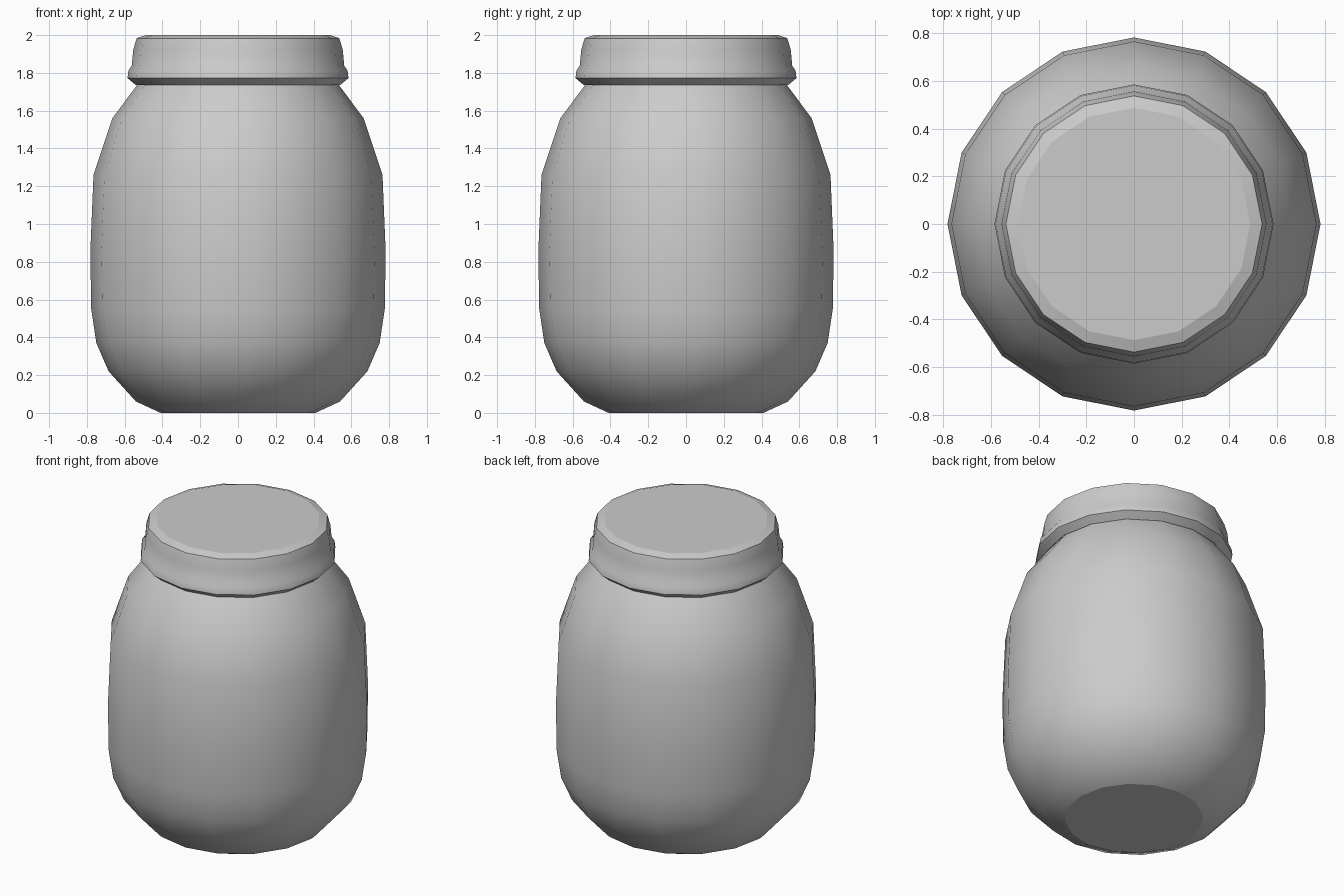
import bpy, bmesh, math

SIDES = 16

cube = bpy.data.objects.get("Cube")
if cube:
    bpy.data.objects.remove(cube, do_unlink=True)

grey = bpy.data.materials.new("plain_grey")
grey.use_nodes = True
GREY = (0.6, 0.6, 0.6, 1)
grey.diffuse_color = GREY
grey.node_tree.nodes["Principled BSDF"].inputs["Base Color"].default_value = GREY


def turned(name, profile, cap_bottom, cap_top, sharp_angle):
    """Turn a (radius, height) profile round z, with flat caps."""
    bm = bmesh.new()
    rings = []
    for r, z in profile:
        angles = [math.tau * i / SIDES for i in range(SIDES)]
        rings.append([bm.verts.new((r * math.cos(a), r * math.sin(a), z)) for a in angles])
    for low, high in zip(rings, rings[1:]):
        for i in range(SIDES):
            j = (i + 1) % SIDES
            bm.faces.new((low[i], low[j], high[j], high[i]))
    caps = []
    if cap_bottom:
        caps.append(bm.faces.new(rings[0][::-1]))
    if cap_top:
        caps.append(bm.faces.new(rings[-1]))
    for f in bm.faces:
        f.smooth = True
    bm.normal_update()
    for e in bm.edges:
        e.smooth = e.is_boundary or e.calc_face_angle(0) < sharp_angle
    # caps stay flat with a crisp rim
    for cap in caps:
        for e in cap.edges:
            e.smooth = False
    mesh = bpy.data.meshes.new(name)
    bm.to_mesh(mesh)
    bm.free()
    mesh.materials.append(grey)
    obj = bpy.data.objects.new(name, mesh)
    bpy.context.collection.objects.link(obj)
    return obj


# Rounded jar body, with the neck running up inside the lid
turned("jar_body", [
    (0.41, 0.0), (0.54, 0.06), (0.685, 0.22), (0.75, 0.37), (0.777, 0.55),
    (0.782, 0.85), (0.765, 1.26), (0.665, 1.56), (0.535, 1.735), (0.5, 1.78),
], True, True, math.radians(40))

# Lid with a flared rim and a bevelled top
turned("jar_lid", [
    (0.54, 1.735), (0.585, 1.772), (0.58, 1.812), (0.562, 1.84),
    (0.555, 1.92), (0.537, 1.983), (0.487, 2.0),
], False, True, math.radians(28))
